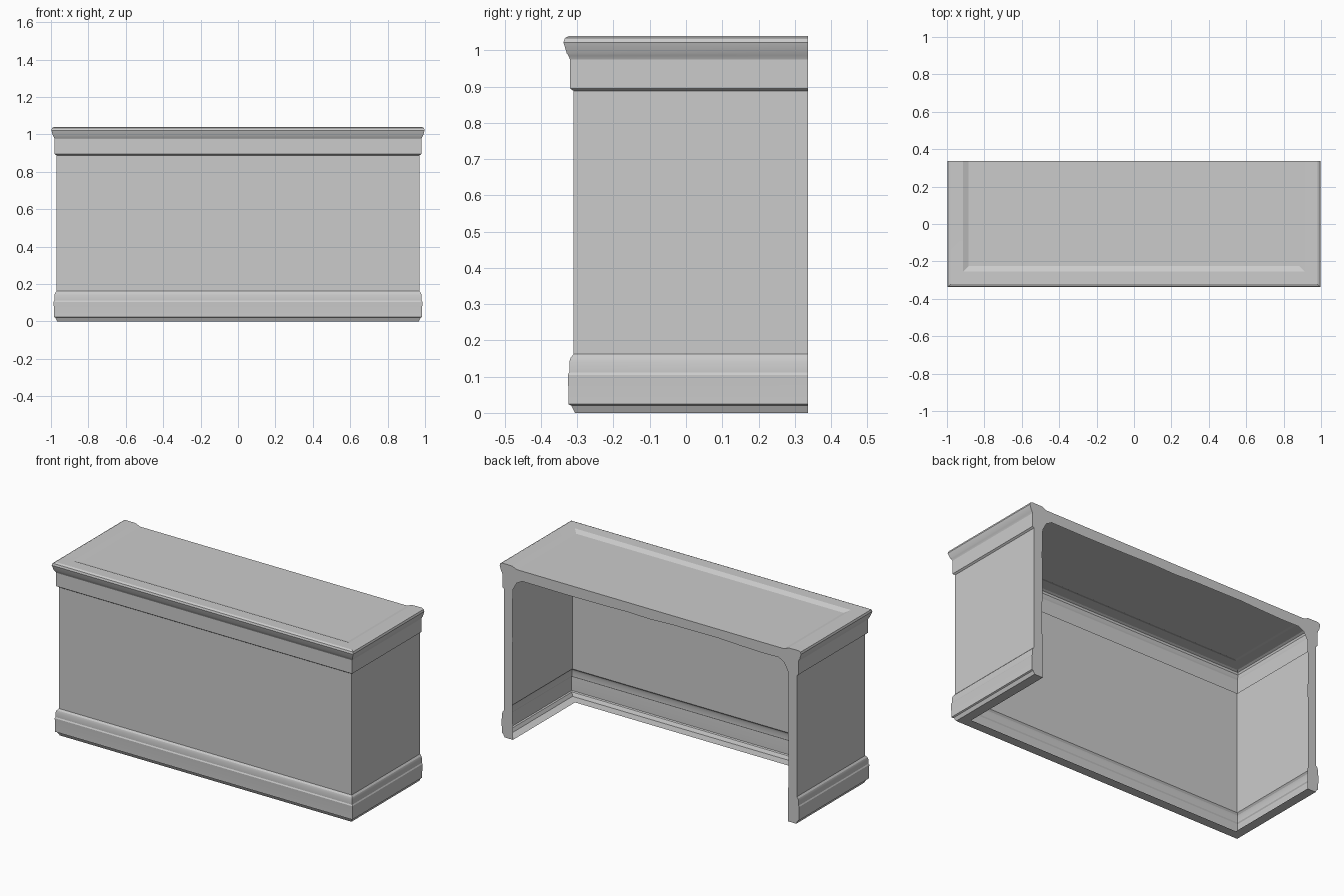
import bpy
import bmesh
import random

if "Cube" in bpy.data.objects:
    bpy.data.objects.remove(bpy.data.objects["Cube"])

random.seed(4)
HALF_X, FRONT_Y, BACK_Y = 0.97, -0.31, 0.337
LIP = 0.06

# Moulding profile: (outward offset from wall plane, height)
profile = [
    (-0.004, 0.0), (0.006, 0.02), (0.014, 0.024), (0.014, 0.055), (0.016, 0.105),
    (0.012, 0.112), (0.012, 0.14), (0.008, 0.152), (0.0, 0.162),        # base moulding
    (0.0, 0.888), (0.01, 0.895), (0.01, 0.975),                         # wall, frieze
    (0.014, 0.985), (0.019, 0.992), (0.028, 1.022), (0.024, 1.034),     # cornice
    (0.012, 1.04), (-0.055, 1.039), (-0.085, 1.026),                    # raised rim, panel
]


def u_ring(bm, d, z):
    """Four points running round the left, front and right sides."""
    x, y = HALF_X + d, FRONT_Y - d
    return [bm.verts.new(p) for p in
            ((-x, BACK_Y, z), (-x, y, z), (x, y, z), (x, BACK_Y, z))]


def sweep(bm, rings):
    for a, b in zip(rings, rings[1:]):
        for i in range(3):
            bm.faces.new((a[i], a[i + 1], b[i + 1], b[i]))


bm = bmesh.new()

# Thin counter skin: narrow bottom lip, moulded walls, sunken top panel
lip = u_ring(bm, -LIP, 0.0)
rings = [u_ring(bm, d, z) for d, z in profile]
sweep(bm, [lip] + rings)
bm.faces.new(rings[-1])

# Back lip: arch-shaped face with a slightly ragged inner edge
ix = HALF_X - LIP


def wobble():
    return random.uniform(-0.006, 0.006)


left = [(-ix + wobble(), z) for z in (0.2, 0.4, 0.6, 0.75)]
left += [(-ix, 0.9), (-ix + 0.025, 0.945), (-ix + 0.06, 0.965)]
ceiling = [(-0.75 + 0.15 * i, 0.968 + wobble()) for i in range(11)]
right = [(-x, z) for x, z in reversed(left)]
arch = [bm.verts.new((x, BACK_Y, z)) for x, z in left + ceiling + right]
bm.faces.new([r[0] for r in rings] + [r[3] for r in reversed(rings)]
             + [lip[3]] + arch[::-1] + [lip[0]])

bmesh.ops.recalc_face_normals(bm, faces=bm.faces)
mesh = bpy.data.meshes.new("counter_shell")
bm.to_mesh(mesh)
bm.free()
counter = bpy.data.objects.new("counter_shell", mesh)
bpy.context.collection.objects.link(counter)

bpy.context.view_layer.objects.active = counter
counter.select_set(True)
bpy.ops.object.shade_smooth_by_angle(angle=0.35)
